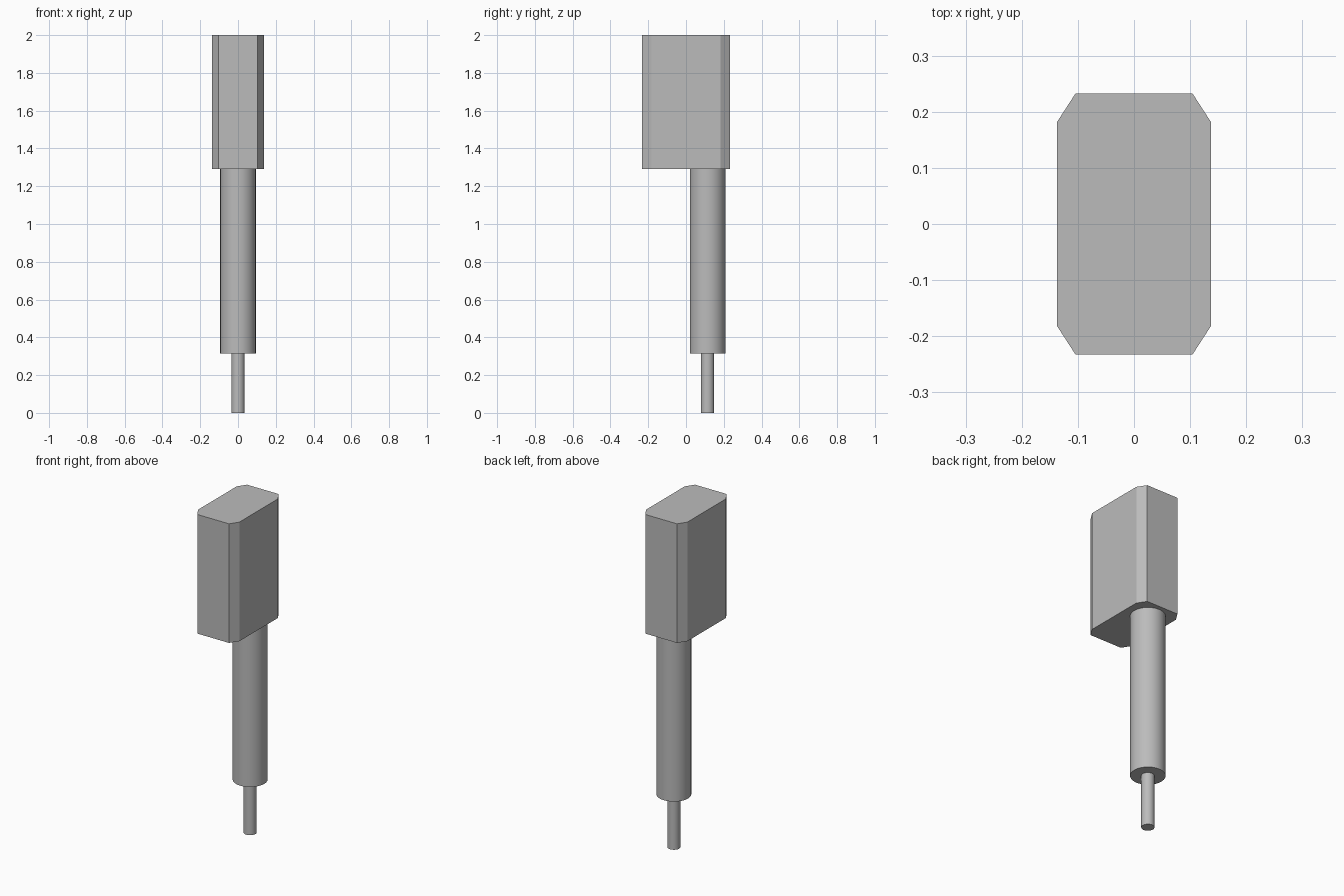
import bpy
import bmesh

if "Cube" in bpy.data.objects:
    bpy.data.objects.remove(bpy.data.objects["Cube"], do_unlink=True)

# One plain grey for everything
grey = bpy.data.materials.new("plain_grey")
grey.use_nodes = True
colour = (0.5, 0.5, 0.5, 1)
grey.diffuse_color = colour
grey.node_tree.nodes["Principled BSDF"].inputs["Base Color"].default_value = colour

ROD_Y = 0.114  # the rods sit off-centre, towards the back


def rod(name, radius, bottom, top):
    bpy.ops.mesh.primitive_cylinder_add(
        vertices=64, radius=radius, depth=top - bottom,
        location=(0, ROD_Y, (bottom + top) / 2))
    obj = bpy.context.object
    obj.name = name
    obj.data.materials.append(grey)
    bpy.ops.object.shade_smooth_by_angle()
    return obj


def prism(name, outline, bottom, top):
    bm = bmesh.new()
    base = bm.faces.new([bm.verts.new((x, y, bottom)) for x, y in outline])
    extruded = bmesh.ops.extrude_face_region(bm, geom=[base], use_keep_orig=True)
    for v in extruded["geom"]:
        if isinstance(v, bmesh.types.BMVert):
            v.co.z = top
    bmesh.ops.recalc_face_normals(bm, faces=bm.faces)
    mesh = bpy.data.meshes.new(name)
    bm.to_mesh(mesh)
    bm.free()
    mesh.materials.append(grey)
    obj = bpy.data.objects.new(name, mesh)
    bpy.context.collection.objects.link(obj)
    return obj


# Housing: a tall block with chamfered upright corners
half = [(0.137, -0.182), (0.137, 0.182), (0.104, 0.233)]
half.insert(0, (0.104, -0.233))
outline = half + [(-x, y) for x, y in reversed(half)]
prism("housing", outline, 1.29, 2.0)

# Outer tube and the thin rod sliding out of it
rod("outer_tube", 0.094, 0.315, 1.29)
rod("inner_rod", 0.035, 0.0, 0.315)
